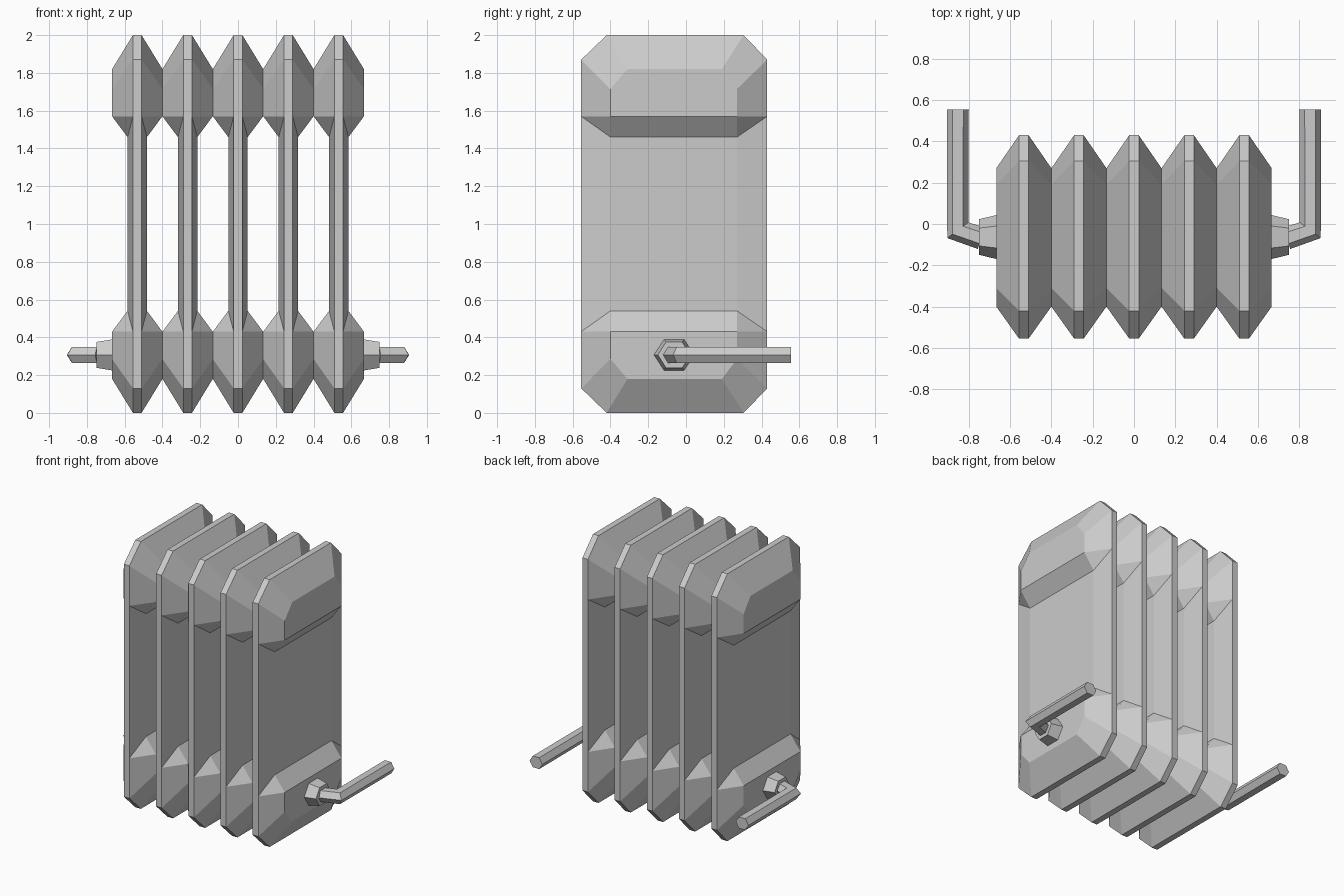
import bpy, bmesh
from math import cos, sin, pi

if "Cube" in bpy.data.objects:
    bpy.data.objects.remove(bpy.data.objects["Cube"])


def make_object(name, verts, faces, location=(0, 0, 0)):
    mesh = bpy.data.meshes.new(name)
    mesh.from_pydata(verts, [], faces)
    bm = bmesh.new()
    bm.from_mesh(mesh)
    bmesh.ops.recalc_face_normals(bm, faces=bm.faces)
    bm.to_mesh(mesh)
    bm.free()
    ob = bpy.data.objects.new(name, mesh)
    ob.location = location
    bpy.context.collection.objects.link(ob)
    return ob


def add_mirror(ob, x=False, z=False):
    mod = ob.modifiers.new("mirror", 'MIRROR')
    mod.use_axis = (x, False, z)
    mod.merge_threshold = 0.0005


# Fin: one quarter (right, upper), mirrored about its centre at z = 1
RIM, WAIST, BULGE = 0.023, 0.051, 0.1333
rim = [(-.555, 0), (-.555, .57), (-.555, .87), (-.42, 1),
       (.305, 1), (.43, .87), (.43, .57), (.43, 0)]
bulge = [(-.40, .57), (-.40, .715), (-.31, .82),
         (.19, .82), (.27, .715), (.27, .57)]
waist = [(-.40, 0), (-.40, .46), (.27, .46), (.27, 0)]
verts = ([(0, y, z) for y, z in rim] + [(RIM, y, z) for y, z in rim]
         + [(BULGE, y, z) for y, z in bulge] + [(WAIST, y, z) for y, z in waist])
R, B, W = 8, 16, 22
faces = [(i, i + 1, R + i + 1, R + i) for i in range(7)]                    # rim strip
faces += [(R + 1 + i, R + 2 + i, B + i + 1, B + i) for i in range(5)]       # head slopes
faces += [tuple(range(B, B + 6)),                                           # head side
          (B, B + 5, W + 2, W + 1),                                         # head underside
          (R + 1, B, W + 1), (R + 6, B + 5, W + 2),
          (R, R + 1, W + 1, W), (W, W + 1, W + 2, W + 3),                   # column
          (W + 3, W + 2, R + 6, R + 7)]
fin = make_object("fin_1", verts, faces, (-2 * .2667, 0, 1))
add_mirror(fin, x=True, z=True)
for i in range(1, 5):
    copy = fin.copy()
    copy.name = f"fin_{i + 1}"
    copy.location.x = (i - 2) * .2667
    bpy.context.collection.objects.link(copy)


# Six-sided tube through rings: (x, y, side vector x, side vector y, vertical radius)
def hex_tube(name, rings):
    verts, faces = [], []
    for x, y, sx, sy, rz in rings:
        for k in range(6):
            a = k * pi / 3
            verts.append((x + sx * cos(a), y + sy * cos(a), .307 + rz * sin(a)))
    for j in range(len(rings) - 1):
        for k in range(6):
            n = (k + 1) % 6
            faces.append((6 * j + k, 6 * j + n, 6 * j + 6 + n, 6 * j + 6 + k))
    last = 6 * (len(rings) - 1)
    faces += [tuple(range(6)), tuple(range(last, last + 6))]
    ob = make_object(name, verts, faces)
    add_mirror(ob, x=True)


# Tapered nuts on both ends
hex_tube("pipe_nuts", [(.66, -.063, 0, -.108, .096), (.75, -.063, 0, -.086, .079)])

# Bent pipes running backwards
hex_tube("pipes", [(.74, -.069, .016, -.052, .049),
                   (.853, -.030, .051, -.038, .049),
                   (.853, .555, .053, 0, .049)])
